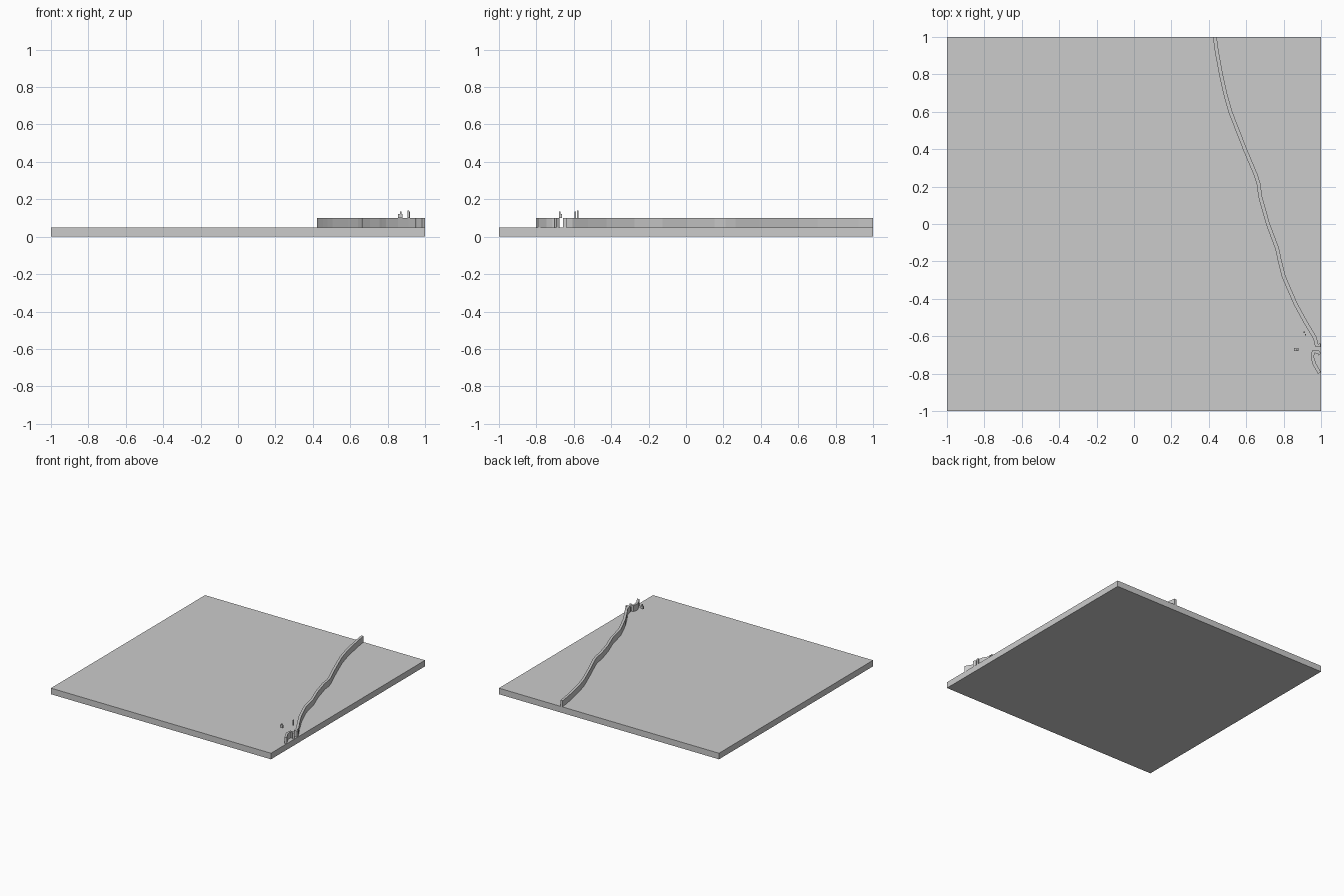
import bpy, bmesh
from mathutils import Vector

cube = bpy.data.objects.get("Cube")
if cube:
    bpy.data.objects.remove(cube, do_unlink=True)

# One plain grey for everything
grey = bpy.data.materials.new("plain_grey")
grey.use_nodes = True
colour = (0.6, 0.6, 0.6, 1)
grey.diffuse_color = colour
grey.node_tree.nodes["Principled BSDF"].inputs["Base Color"].default_value = colour


def prism(name, outline, bottom, top):
    """Extrude a flat outline upward into a closed solid."""
    bm = bmesh.new()
    base = bm.faces.new([bm.verts.new((x, y, bottom)) for x, y in outline])
    new = bmesh.ops.extrude_face_region(bm, geom=[base], use_keep_orig=True)["geom"]
    verts = [g for g in new if isinstance(g, bmesh.types.BMVert)]
    bmesh.ops.translate(bm, verts=verts, vec=(0, 0, top - bottom))
    bmesh.ops.recalc_face_normals(bm, faces=bm.faces)
    mesh = bpy.data.meshes.new(name)
    bm.to_mesh(mesh)
    bm.free()
    mesh.materials.append(grey)
    obj = bpy.data.objects.new(name, mesh)
    bpy.context.collection.objects.link(obj)
    return obj


def ribbon(path, width):
    """Outline of a strip that follows a path, kept inside the plate."""
    pts = [Vector(p) for p in path]
    left, right = [], []
    for i, p in enumerate(pts):
        d = (pts[min(i + 1, len(pts) - 1)] - pts[max(i - 1, 0)]).normalized()
        side = Vector((-d.y, d.x)) * width / 2
        left.append(p + side)
        right.append(p - side)
    return [(min(v.x, 1), min(v.y, 1)) for v in left + right[::-1]]


def rect(x, y, w, d):
    return [(x + sx * w / 2, y + sy * d / 2)
            for sx, sy in ((-1, -1), (1, -1), (1, 1), (-1, 1))]


# Square base plate
prism("base_plate", rect(0, 0, 2, 2), 0, 0.05)

# Long winding wall
wall = [(0.432, 1), (0.443, 0.92), (0.465, 0.8), (0.487, 0.7), (0.515, 0.6),
        (0.55, 0.51), (0.597, 0.39), (0.652, 0.26), (0.667, 0.21), (0.674, 0.15),
        (0.716, 0), (0.765, -0.13), (0.78, -0.2), (0.8, -0.28), (0.865, -0.43),
        (0.92, -0.53), (0.968, -0.61), (0.976, -0.648), (0.998, -0.648)]
prism("long_wall", ribbon(wall, 0.02), 0.05, 0.1)

# Short hooked wall at the edge
hook = [(0.995, -0.698), (0.985, -0.684), (0.958, -0.684), (0.954, -0.715),
        (0.965, -0.75), (0.992, -0.797)]
prism("short_wall", ribbon(hook, 0.018), 0.05, 0.1)

# Small loose fragments above the plate
for i, (x, y, w, d, top) in enumerate([
        (0.868, -0.672, 0.024, 0.016, 0.122), (0.87, -0.676, 0.008, 0.008, 0.134),
        (0.91, -0.58, 0.008, 0.008, 0.14), (0.917, -0.592, 0.006, 0.006, 0.135)]):
    prism(f"fragment_{i + 1}", rect(x, y, w, d), 0.1, top)
